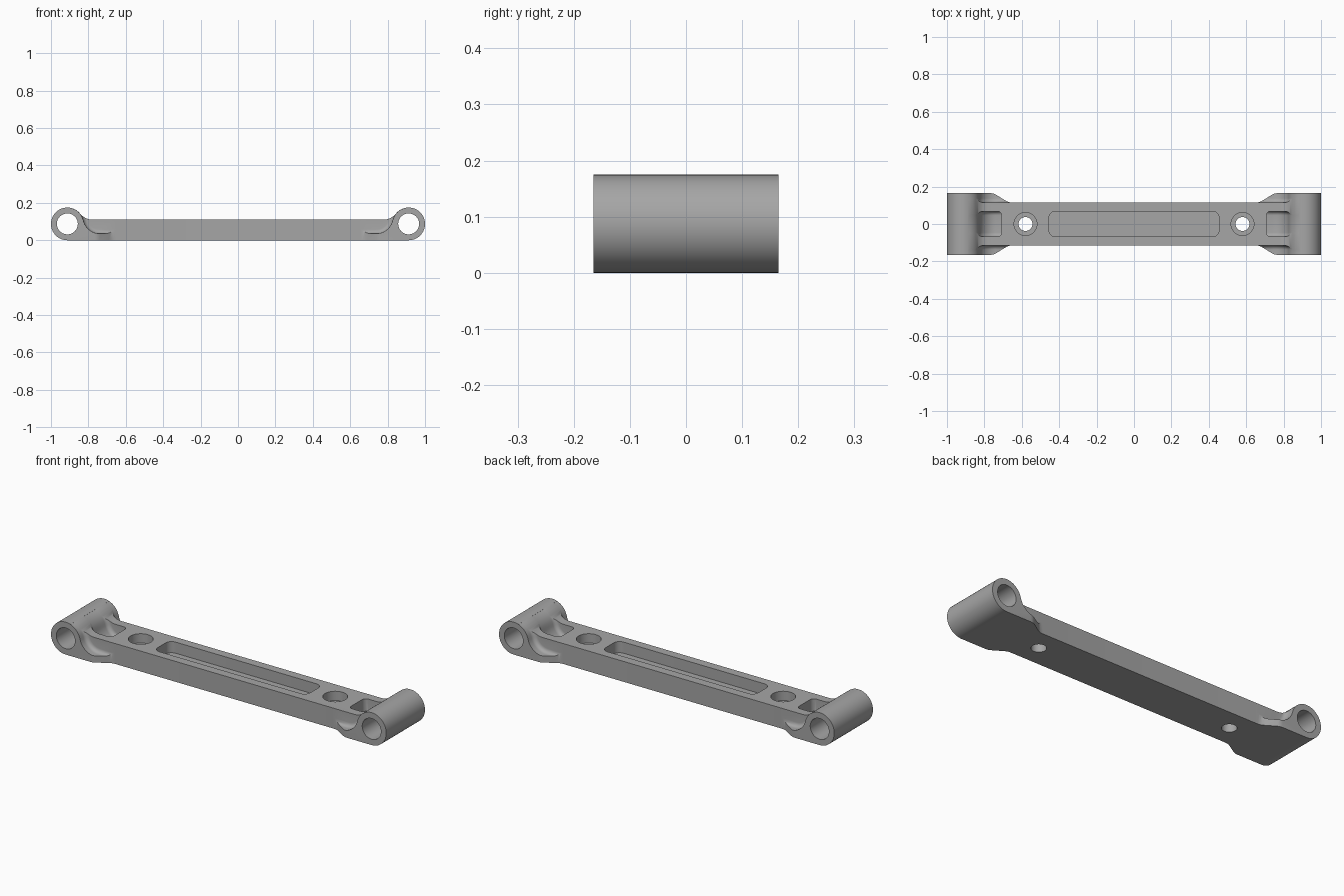
import bpy, bmesh, math
from math import cos, sin, pi

if "Cube" in bpy.data.objects:
    bpy.data.objects.remove(bpy.data.objects["Cube"])

BX, BR = 0.9125, 0.0875          # barrel centre (x, and z = radius) and radius
FR = 0.09                        # fillet radius between barrel and bar


def arc(cx, cz, r, a0, a1, n):
    return [(cx + r * cos(a0 + (a1 - a0) * i / n), cz + r * sin(a0 + (a1 - a0) * i / n))
            for i in range(n + 1)]


def fillet_centre(floor):
    """Centre of the arc that touches both a flat floor and the barrel."""
    z = floor + FR
    return BX - math.sqrt((BR + FR) ** 2 - (z - BR) ** 2), z


def loft(name, rings):
    """Solid through matching closed rings of 3D points."""
    bm = bmesh.new()
    rows = [[bm.verts.new(p) for p in ring] for ring in rings]
    n = len(rows[0])
    for a, b in zip(rows, rows[1:]):
        for i in range(n):
            bm.faces.new((a[i], a[(i + 1) % n], b[(i + 1) % n], b[i]))
    bm.faces.new(rows[0])
    bm.faces.new(rows[-1])
    bmesh.ops.recalc_face_normals(bm, faces=bm.faces)
    me = bpy.data.meshes.new(name)
    bm.to_mesh(me)
    bm.free()
    ob = bpy.data.objects.new(name, me)
    bpy.context.collection.objects.link(ob)
    return ob


def along_y(name, pts, y0, y1):
    return loft(name, [[(x, y, z) for x, z in pts] for y in (y0, y1)])


def along_z(name, pts, z0, z1):
    return loft(name, [[(x, y, z) for x, y in pts] for z in (z0, z1)])


def boolean(ob, tool, op='DIFFERENCE'):
    m = ob.modifiers.new(tool.name, 'BOOLEAN')
    m.object, m.operation, m.solver = tool, op, 'EXACT'
    bpy.context.view_layer.objects.active = ob
    bpy.ops.object.modifier_apply(modifier=m.name)
    bpy.data.objects.remove(tool)


# Side outline: bar with a barrel at each end
cx, cz = fillet_centre(0.11)
touch = math.atan2(cz - BR, cx - BX)
half = arc(BX, BR, BR, -pi / 2, touch, 40) + arc(cx, cz, FR, touch - pi, -pi / 2, 12)[1:]
outline = half + [(-x, z) for x, z in reversed(half)]
body = along_y("link_arm", outline, -0.3, 0.3)

# Plan outline: wide ends tapering to the narrow bar
q = [(1.1, 0.165), (0.765, 0.165), (0.752, 0.163), (0.74, 0.158),
     (0.69, 0.127), (0.678, 0.12), (0.665, 0.116), (0.65, 0.115)]
q = q + [(-x, y) for x, y in reversed(q)]
boolean(body, along_z("plan", q + [(x, -y) for x, y in reversed(q)], -0.1, 0.3), 'INTERSECT')


def scoop(d, x_end, floor):
    """Section of the scoop beside the barrel, shrunk inwards by d."""
    fx, fz = fillet_centre(floor)
    a = math.atan2(fz - BR, fx - BX)
    return ([(x_end + d, 0.3), (x_end + d, floor + d)]
            + arc(fx, fz, FR - d, -pi / 2, a - pi, 12)
            + arc(BX, BR, BR - 0.0006 + d, a, 1.9, 12)[1:] + [(BX - 0.02, 0.3)])


def scoop_cutter(name, layers, x_end, side, floor):
    return loft(name, [[(side * x, y, z) for x, z in scoop(d, x_end, floor)] for y, d in layers])


R = 0.022
ease = [(R * (1 - sin(t * pi / 12)), R * (1 - cos(t * pi / 12))) for t in range(7)]
for s in (-1, 1):
    # Scoops on both flanks of each end
    for f in (-1, 1):
        layers = [(f * (0.1154 + y), d) for d, y in ease]
        scoop_cutter("flank", layers + [(f * 0.3, 0)], 0.6, s, 0.036)
        boolean(body, bpy.data.objects["flank"])
    # Pocket in the top beside the barrel
    lay = [(-0.068 + y, d) for d, y in ease]
    boolean(body, scoop_cutter("pocket", lay + [(-y, d) for y, d in reversed(lay)], 0.708, s, 0.036))
    # Barrel bore, bolt hole and counterbore
    boolean(body, along_y("bore", arc(s * BX, BR, 0.056, 0, 2 * pi, 48)[:-1], -0.3, 0.3))
    boolean(body, along_z("bolt_hole", arc(s * 0.58, 0, 0.037, 0, 2 * pi, 40)[:-1], -0.1, 0.3))
    boolean(body, along_z("counterbore", arc(s * 0.58, 0, 0.061, 0, 2 * pi, 40)[:-1], 0.06, 0.3))

# Long rounded slot in the top
slot = []
for i, (sx, sy) in enumerate(((1, 1), (-1, 1), (-1, -1), (1, -1))):
    slot += arc(sx * 0.42, sy * 0.033, 0.035, i * pi / 2, (i + 1) * pi / 2, 8)
boolean(body, along_z("slot", slot, 0.05, 0.3))

# Material and shading
mat = bpy.data.materials.new("grey_metal")
mat.diffuse_color = (0.38, 0.38, 0.38, 1)
mat.use_nodes = True
mat.node_tree.nodes["Principled BSDF"].inputs["Base Color"].default_value = mat.diffuse_color
body.data.materials.clear()
body.data.materials.append(mat)
for p in body.data.polygons:
    p.material_index = 0
bpy.context.view_layer.objects.active = body
body.select_set(True)
bpy.ops.object.shade_smooth_by_angle(angle=math.radians(30))
